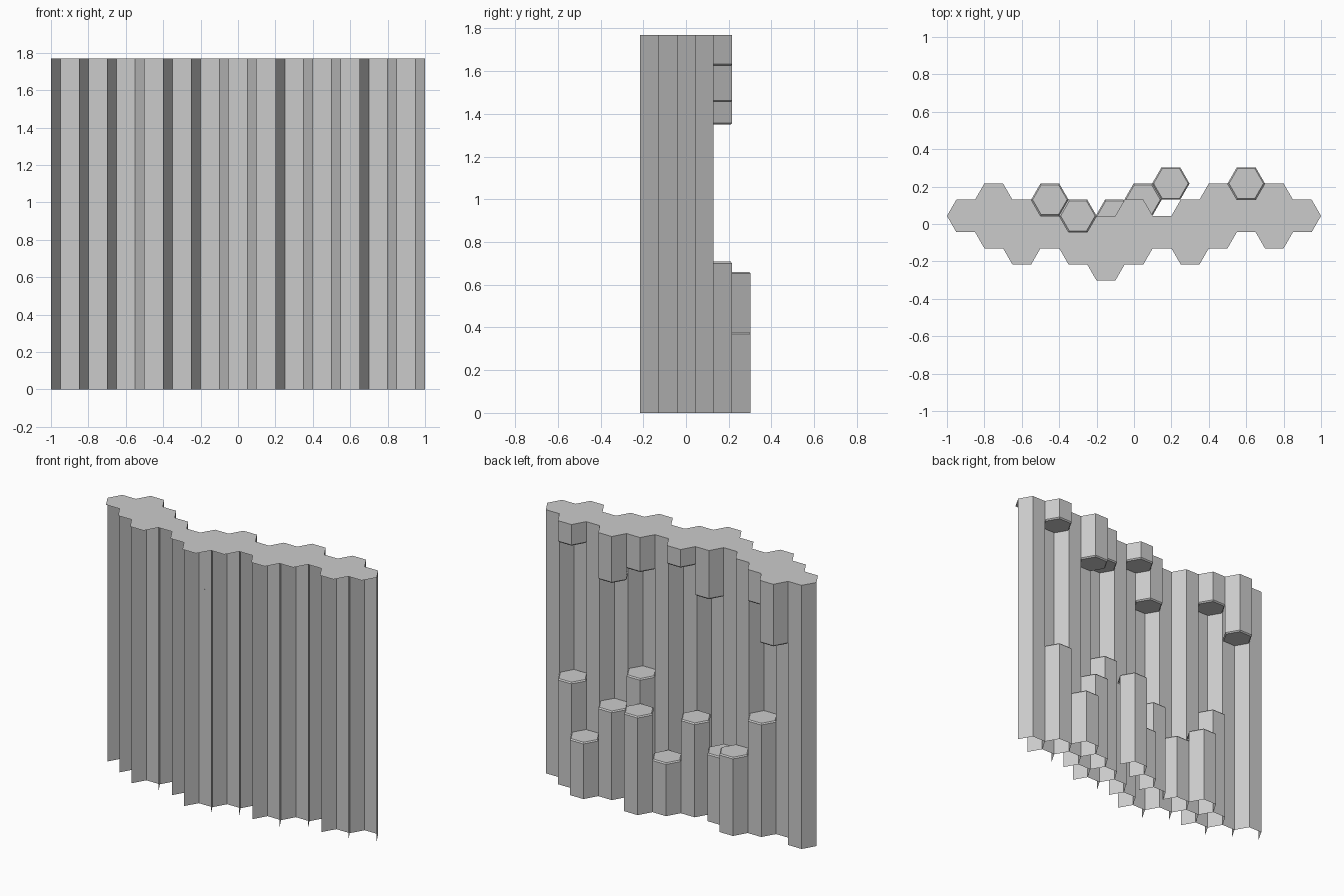
import bpy, bmesh
from math import cos, sin, radians

if "Cube" in bpy.data.objects:
    bpy.data.objects.remove(bpy.data.objects["Cube"])

R, H, A = 0.1, 1.77, 0.0866   # hexagon radius, wall height, half the row pitch
BEVEL = 0.008


def ring(x, y, r=R):
    return [(x + r * cos(radians(60 * i)), y + r * sin(radians(60 * i))) for i in range(6)]


def back_faces(bm, x, y, z0, z1):
    """The three rear sides of a hexagonal column, front left open."""
    pts = ring(x, y)[:4]
    lo = [bm.verts.new((*p, z0)) for p in pts]
    hi = [bm.verts.new((*p, z1)) for p in pts]
    for i in range(3):
        bm.faces.new((lo[i], lo[i + 1], hi[i + 1], hi[i]))


def cap(bm, x, y, z, direction):
    """Flat hexagon end; direction +1/-1 adds a tiny bevelled rim, 0 is plain."""
    if direction == 0:
        bm.faces.new([bm.verts.new((*p, z)) for p in ring(x, y)])
        return
    outer = [bm.verts.new((*p, z - direction * BEVEL)) for p in ring(x, y)]
    inner = [bm.verts.new((*p, z)) for p in ring(x, y, R - BEVEL)]
    order = inner if direction > 0 else inner[::-1]
    bm.faces.new(order)
    for i in range(6):
        j = (i + 1) % 6
        q = (outer[i], outer[j], inner[j], inner[i])
        bm.faces.new(q if direction > 0 else q[::-1])


def finish(name, bm):
    bmesh.ops.remove_doubles(bm, verts=bm.verts, dist=0.0001)
    me = bpy.data.meshes.new(name)
    bm.to_mesh(me)
    bm.free()
    ob = bpy.data.objects.new(name, me)
    bpy.context.collection.objects.link(ob)


# Full-height columns: row of each column, in half pitches (odd numbers)
wall_rows = [1, -1, -3, -1, -3, -5, -3, -1, -3, -1, 1, -1, 1]
for k, row in enumerate(wall_rows):
    x, y = -0.9 + 0.15 * k, row * A / 2
    bm = bmesh.new()
    back_faces(bm, x, y, 0, H)
    cap(bm, x, y, H, 0)
    finish("wall_column", bm)

# Hanging columns: x, row, lower end
for x, row, z in [(-0.75, 3, 1.35), (-0.6, 1, 1.555), (-0.15, -1, 1.44), (0, 1, 1.645),
                  (0.3, 1, 1.535), (0.45, 3, 1.455), (0.75, 3, 1.625)]:
    y = row * A / 2
    bm = bmesh.new()
    back_faces(bm, x, y, z + BEVEL, H)
    cap(bm, x, y, H, 0)
    cap(bm, x, y, z, -1)
    finish("hanging_column", bm)

# Standing broken columns: x, row, upper end
for x, row, z in [(-0.6, 1, 0.76), (-0.45, 3, 0.525), (-0.3, 1, 0.455), (-0.105, 1, 0.63),
                  (0.048, 3, 0.355), (0.197, 5, 0.66), (0.3, 1, 0.82), (0.45, 3, 0.595),
                  (0.6, 5, 0.378), (0.75, 3, 0.708)]:
    y = row * A / 2
    bm = bmesh.new()
    back_faces(bm, x, y, 0, z - BEVEL)
    cap(bm, x, y, z, 1)
    finish("standing_column", bm)
